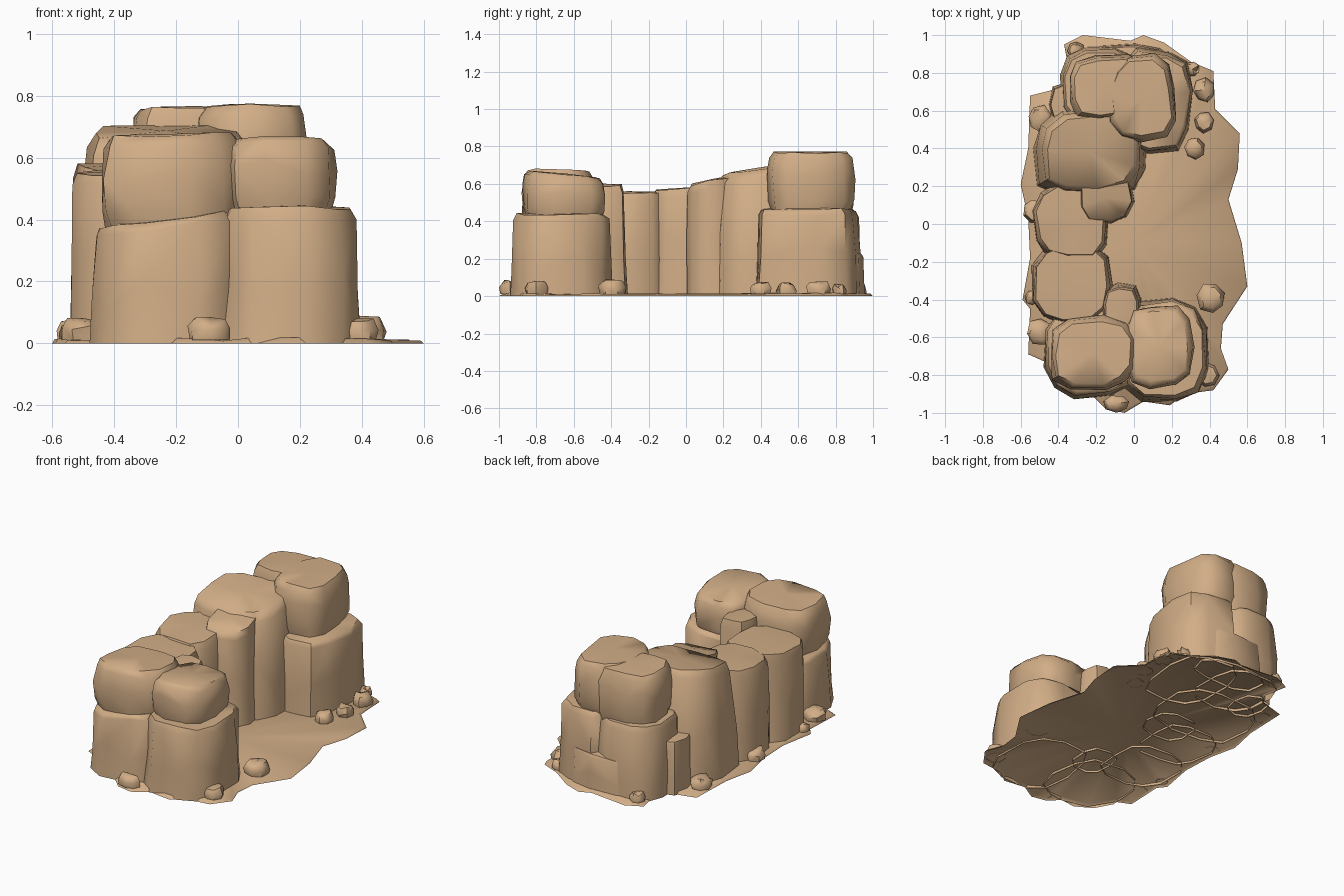
import bpy, math, random

if "Cube" in bpy.data.objects:
    bpy.data.objects.remove(bpy.data.objects["Cube"])

random.seed(11)
sand = bpy.data.materials.new("sandstone")
sand.diffuse_color = (0.64, 0.42, 0.24, 1)
sand.use_nodes = True
sand.node_tree.nodes["Principled BSDF"].inputs["Base Color"].default_value = sand.diffuse_color


def make(name, verts, faces, angle):
    me = bpy.data.meshes.new(name)
    me.from_pydata(verts, [], faces)
    me.materials.append(sand)
    ob = bpy.data.objects.new(name, me)
    bpy.context.collection.objects.link(ob)
    bpy.ops.object.select_all(action='DESELECT')
    ob.select_set(True)
    bpy.context.view_layer.objects.active = ob
    bpy.ops.object.shade_smooth_by_angle(angle=math.radians(angle))
    return ob


# Stacked outline scales: (height fraction, scale)
BASE = [(0, 1), (0.4, 0.98), (0.93, 0.93), (1, 0.87)]
LEAN = [(0, 1), (0.45, 0.96), (0.94, 0.86), (1, 0.77)]
CAP = [(0, 0.9), (0.22, 0.98), (0.6, 1), (0.9, 0.95), (1, 0.84)]
PEBBLE = [(0, 0.9), (0.6, 1), (1, 0.72)]


def stone(name, x0, x1, y0, y1, z0, z1, prof, tx=0, ty=0, rot=0, n=11, jit=0.05, power=0.72):
    """Chunky weathered stone lofted through jittered rings, open underneath."""
    cx, cy, rx, ry = (x0 + x1) / 2, (y0 + y1) / 2, (x1 - x0) / 2, (y1 - y0) / 2
    radii = [1 + random.uniform(-jit, jit) for _ in range(n)]
    ph = random.random()
    verts, faces = [], []
    for t, s in prof:
        for i in range(n):
            a = 2 * math.pi * (i + ph) / n
            c, d = math.cos(a), math.sin(a)
            k = s * radii[i] * (1 + random.uniform(-jit, jit) * 0.7)
            px = math.copysign(abs(c) ** power, c) * rx * k
            py = math.copysign(abs(d) ** power, d) * ry * k
            x = px * math.cos(rot) - py * math.sin(rot)
            y = px * math.sin(rot) + py * math.cos(rot)
            z = z0 + (z1 - z0) * t + t * (tx * x + ty * y)
            if t > 0:
                z += random.uniform(-0.2, 0.1) * jit
            if 0.3 < t < 0.7:
                z += random.uniform(-0.15, 0.15) * (z1 - z0)
            verts.append((cx + x, cy + y, z))
    m = len(prof)
    for r in range(m - 1):
        for i in range(n):
            j = (i + 1) % n
            a, b, c, d = r * n + i, r * n + j, r * n + n + j, r * n + n + i
            faces += [(a, b, c), (a, c, d)] if random.random() < 0.5 else [(a, b, d), (b, c, d)]
    verts.append((cx, cy, z1 + 0.006))
    top = (m - 1) * n
    faces += [(top + i, top + (i + 1) % n, m * n) for i in range(n)]
    return make(name, verts, faces, 48)


# Ragged ground sheet: a fan with a short skirt, open underneath
rim = [(-.27, 1), (-.02, .97), (.05, 1), (.16, .96), (.3, .86), (.42, .81), (.43, .61), (.56, .48),
       (.55, .29), (.5, .13), (.57, -.1), (.6, -.33), (.47, -.53), (.46, -.66), (.5, -.77), (.42, -.88),
       (.27, -.9), (.19, -.96), (.05, -.94), (-.05, -1), (-.15, -.98), (-.21, -.92), (-.38, -.88),
       (-.47, -.73), (-.56, -.69), (-.55, -.45), (-.59, -.4), (-.55, -.18), (-.56, .03), (-.6, .21),
       (-.56, .4), (-.55, .68), (-.39, .72), (-.34, .79), (-.37, .95)][::-1]
n = len(rim)
gv = [(x * .985, y * .985, random.uniform(0.008, 0.02)) for x, y in rim]
gv += [(x, y, 0) for x, y in rim] + [(0, -0.1, 0.013)]
gf = []
for i in range(n):
    j = (i + 1) % n
    gf += [(j, i, 2 * n), (i, j, n + j, n + i)]
make("ground", gv, gf, 180)

# Front cluster: two base blocks with two cap stones
stone("front_base_left", -.48, .02, -.93, -.43, 0, .405, BASE, tx=.13)
stone("front_base_right", -.07, .39, -.94, -.40, 0, .44, BASE)
stone("front_cap_left", -.45, .02, -.88, -.49, .36, .67, CAP, tx=.03, ty=-.04)
stone("front_cap_right", -.05, .315, -.87, -.42, .42, .65, CAP, ty=-.12)
stone("front_inner_column", -.18, .04, -.58, -.31, 0, .595, LEAN, n=9)

# Low wall joining the two ends
stone("wall_front", -.54, -.11, -.54, -.09, 0, .555, BASE, ty=.03)
stone("wall_middle", -.54, -.13, -.2, .22, 0, .575, BASE, ty=.06)
stone("wall_inner_column", -.3, .0, .0, .28, 0, .62, BASE, ty=.2, n=9)

# Rising back end
stone("back_shoulder", -.54, .08, .13, .63, 0, .68, LEAN, ty=.16, rot=.12)
stone("back_base_left", -.4, .03, .5, .95, 0, .46, BASE)
stone("back_base_right", -.12, .31, .37, .93, 0, .47, BASE)
stone("back_cap_left", -.36, .08, .55, .9, .42, .76, CAP, rot=.05)
stone("back_cap_right", -.14, .225, .44, .9, .44, .768, CAP, rot=.08)
stone("back_step", -.25, .2, .72, .96, 0, .23, BASE, n=9)
stone("back_side_step", -.45, -.25, .5, .75, 0, .33, BASE, n=8)

# Loose pebbles: x, y, radius
pebbles = [(-.31, .92, .045), (.31, .82, .038), (.37, .71, .06), (.37, .54, .052), (.32, .4, .056),
           (-.5, .56, .062), (-.53, .07, .06), (-.54, -.39, .038), (-.5, -.57, .065),
           (.41, -.39, .075), (.39, -.8, .065), (-.09, -.95, .07)]
for i, (x, y, r) in enumerate(pebbles):
    ry = .045 if y < -.9 else r * 1.08
    stone(f"pebble_{i + 1}", x - r, x + r, y - ry, y + ry, .012, .03 + r * .7, PEBBLE,
          n=7, jit=.08, power=.95)
